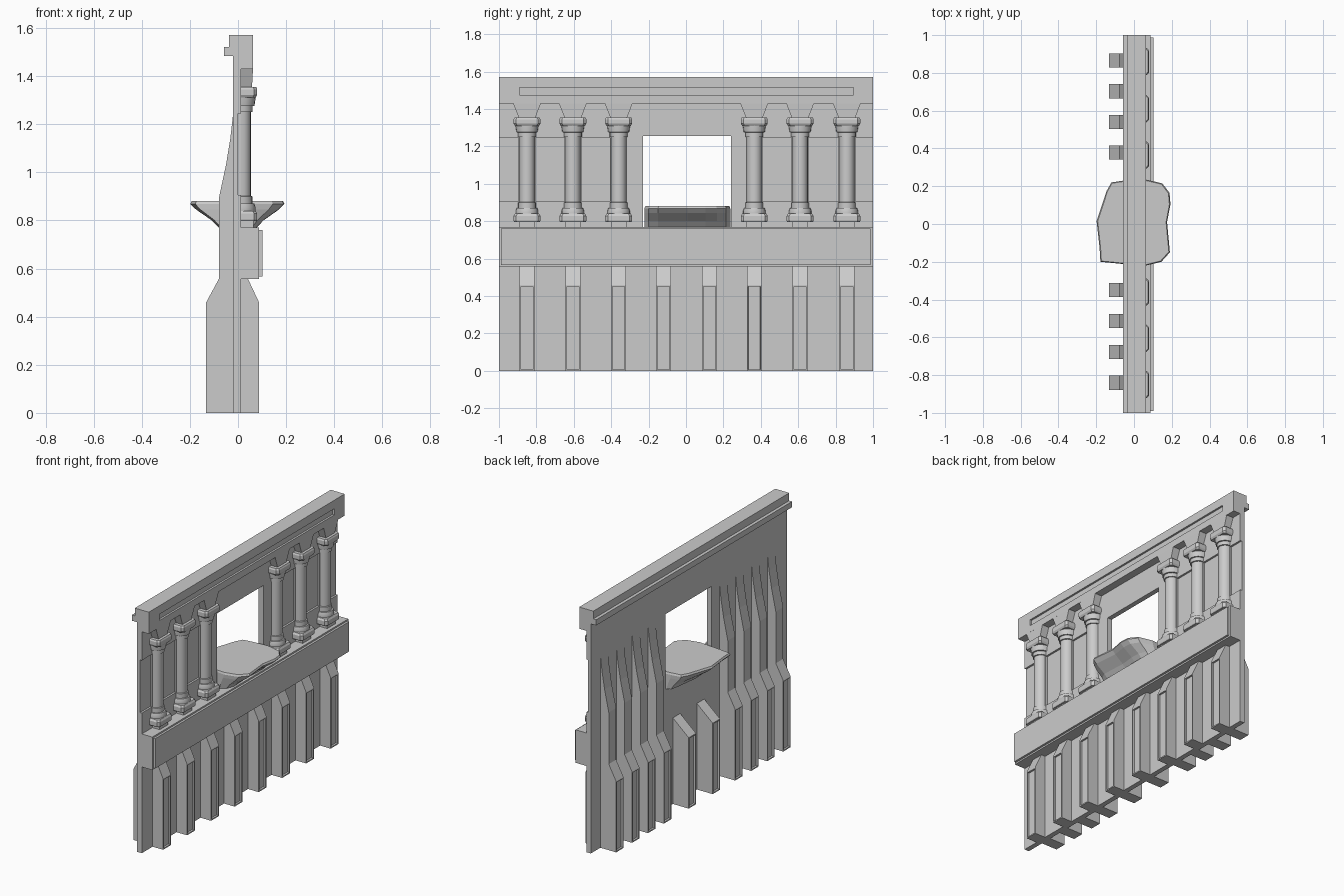
import bpy, bmesh, math
from mathutils import Vector

if "Cube" in bpy.data.objects:
    bpy.data.objects.remove(bpy.data.objects["Cube"])


def finish(name, bm, smooth=False):
    bmesh.ops.recalc_face_normals(bm, faces=bm.faces[:])
    me = bpy.data.meshes.new(name)
    bm.to_mesh(me)
    bm.free()
    ob = bpy.data.objects.new(name, me)
    bpy.context.collection.objects.link(ob)
    if smooth:
        bpy.ops.object.select_all(action='DESELECT')
        ob.select_set(True)
        bpy.context.view_layer.objects.active = ob
        bpy.ops.object.shade_smooth_by_angle(angle=math.radians(35))
    return ob


def loft(bm, rings):
    """Skin a closed solid through rings of equal point count."""
    vs = [[bm.verts.new(p) for p in r] for r in rings]
    n = len(vs[0])
    for a, b in zip(vs, vs[1:]):
        for i in range(n):
            bm.faces.new((a[i], a[(i + 1) % n], b[(i + 1) % n], b[i]))
    bm.faces.new(vs[0])
    bm.faces.new(vs[-1])


def box(name, x0, x1, y0, y1, z0, z1):
    bm = bmesh.new()
    loft(bm, [[(x0, y0, z), (x1, y0, z), (x1, y1, z), (x0, y1, z)] for z in (z0, z1)])
    return finish(name, bm)


def cut(ob, cutters):
    for c in cutters:
        c.hide_render = True
        m = ob.modifiers.new("cut", 'BOOLEAN')
        m.operation, m.solver, m.object = 'DIFFERENCE', 'EXACT', c
        bpy.context.view_layer.objects.active = ob
        bpy.ops.object.modifier_apply(modifier=m.name)
        bpy.data.objects.remove(c)


def fin(name, profile, y, w, side):
    """Buttress from an xz profile with a sunk panel on its outer lower face."""
    bm = bmesh.new()
    loft(bm, [[(px, y + s * w / 2, pz) for px, pz in profile] for s in (-1, 1)])
    bmesh.ops.recalc_face_normals(bm, faces=bm.faces[:])
    f = [f for f in bm.faces if f.normal.x * side > 0.99 and f.calc_center_median().z < 0.25
         and abs(f.calc_center_median().x) > 0.08]
    bmesh.ops.inset_region(bm, faces=f, thickness=0.011)
    bmesh.ops.inset_region(bm, faces=f, thickness=0.0005, depth=-0.012)
    return finish(name, bm)


COLS = [-0.85, -0.605, -0.36, 0.365, 0.61, 0.86]
FRONT = 0.0125

# Wall with window and sunk panels between the columns
wall = box("wall", -0.02, FRONT, -1, 1, 0, 1.55)
cutters = [box("cut_window", -0.2, 0.2, -0.23, 0.24, 0.77, 1.255)]
edges = [-1.1] + COLS[:3] + COLS[3:] + [1.1]
for a, b in zip(edges, edges[1:]):
    if b - a < 0.5:
        ya = a + 0.045 if a > -1 else a
        yb = b - 0.045 if b < 1 else b
        cutters.append(box("cut_panel", 0.0, 0.1, ya, yb, 0.905, 1.245))
cut(wall, cutters)

# Cornice with long groove, and rear ledge
cornice = box("cornice", -0.0375, 0.0625, -1, 1, 1.43, 1.57)
cut(cornice, [box("cut_groove", 0.05, 0.2, -0.89, 0.895, 1.475, 1.515),
              box("cut_rear", -0.2, -0.02, -1.1, 1.1, 1.3, 1.5)])
box("rear_ledge", -0.058, -0.01, -1, 1, 1.483, 1.52)

# Front band and its raised board
box("front_band", 0.0, 0.088, -1, 1, 0.557, 0.77)
box("band_board", 0.08, 0.102, -0.99, 0.987, 0.567, 0.76)

# Front pilasters below the band
front_prof = [(0, 0), (0.088, 0), (0.088, 0.458), (0.04, 0.56), (0, 0.56)]
for y in COLS + [-0.12, 0.125]:
    fin("front_pilaster", front_prof, y, 0.08, 1)

# Rear buttresses: tall curved ones at the sides, short ones under the window
tall = [(-0.01, 0), (-0.133, 0), (-0.133, 0.458), (-0.08, 0.556), (-0.08, 0.89),
        (-0.05, 1.03), (-0.032, 1.14), (-0.02, 1.245), (-0.01, 1.245)]
short = [(-0.01, 0), (-0.133, 0), (-0.133, 0.458), (-0.02, 0.556), (-0.01, 0.556)]
for y in (0.865, 0.703, 0.54, 0.378, -0.35, -0.513, -0.677, -0.84):
    fin("rear_buttress", tall, y, 0.075, -1)
for y in (-0.12, 0.125):
    fin("rear_short_buttress", short, y, 0.075, -1)


def block(bm, y, levels):
    """Chamfered square block; levels are (z, scale)."""
    plan = [(-0.01, -0.072), (0.054, -0.072), (0.0675, -0.058),
            (0.0675, 0.058), (0.054, 0.072), (-0.01, 0.072)]
    loft(bm, [[(FRONT + px * s, y + py * s, z) for px, py in plan] for z, s in levels])


# Columns: round shaft and rings, chamfered base and capital, plinth, corbel
shaft = [(0.80, 0.055), (0.835, 0.06), (0.855, 0.06), (0.87, 0.055), (0.871, 0.047),
         (0.90, 0.047), (0.902, 0.041), (1.25, 0.041), (1.251, 0.048), (1.275, 0.048),
         (1.276, 0.056), (1.31, 0.061), (1.34, 0.061)]
N = 20
for y in COLS:
    bm = bmesh.new()
    loft(bm, [[(FRONT + r * math.cos(2 * math.pi * i / N) if math.cos(2 * math.pi * i / N) > 0 else
                FRONT + 0.2 * r * math.cos(2 * math.pi * i / N),
                y + r * math.sin(2 * math.pi * i / N), z) for i in range(N)] for z, r in shaft])
    finish("column_shaft", bm, True)
    bm = bmesh.new()
    block(bm, y, [(0.797, 0.96), (0.803, 1), (0.828, 1), (0.84, 0.9)])
    finish("column_base", bm)
    bm = bmesh.new()
    block(bm, y, [(1.31, 0.9), (1.322, 1), (1.345, 1), (1.355, 0.93)])
    finish("column_capital", bm)
    box("column_plinth", 0, 0.065, y - 0.042, y + 0.042, 0.765, 0.80)
    bm = bmesh.new()
    loft(bm, [[(0, y - w, z), (x, y - w, z), (x, y + w, z), (0, y + w, z)]
              for z, w, x in ((1.35, 0.043, 0.058), (1.432, 0.075, 0.0625))])
    finish("corbel", bm)

# Worn counter slab in the window, tapering downwards
outline = [(-0.055, 0.23), (-0.12, 0.22), (-0.145, 0.175), (-0.198, 0.015), (-0.182, -0.13),
           (-0.178, -0.2), (-0.055, -0.212), (0.055, -0.222), (0.145, -0.2), (0.19, -0.15),
           (0.175, 0.01), (0.193, 0.105), (0.188, 0.165), (0.15, 0.215), (0.055, 0.237)]
bm = bmesh.new()
loft(bm, [[(x * sx, y * sy, z) for x, y in outline]
          for z, sx, sy in ((0.77, 0.4, 1.0), (0.80, 0.55, 1.0), (0.845, 0.88, 1.0),
                            (0.868, 1.0, 1.0), (0.88, 0.97, 0.98))])
finish("counter_slab", bm)
